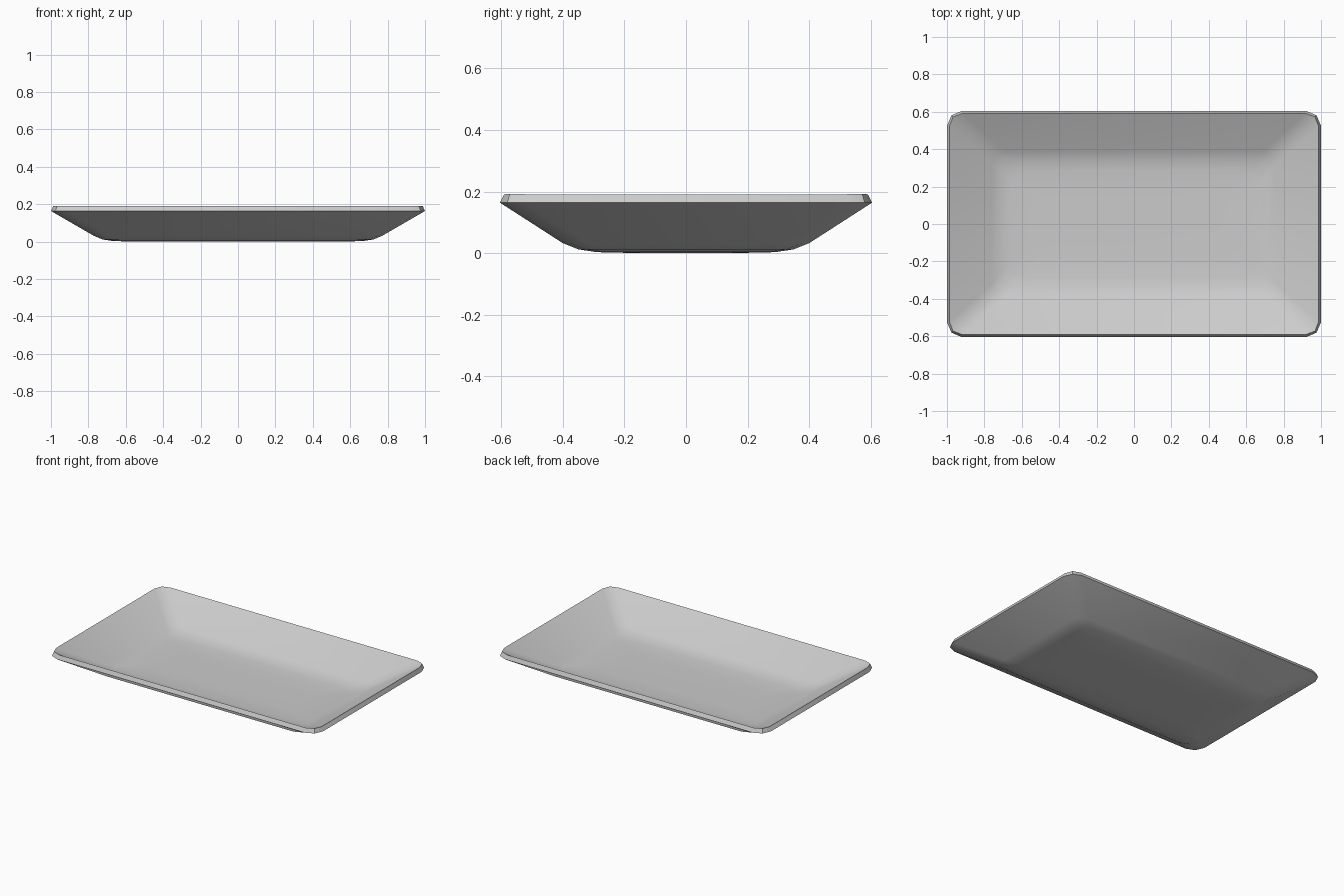
import bpy, bmesh

if "Cube" in bpy.data.objects:
    bpy.data.objects.remove(bpy.data.objects["Cube"])

# Underside profile from base to rim: half width, half depth, corner cut, height
PROFILE = [
    (0.50, 0.16, 0.06, 0.0),
    (0.665, 0.29, 0.08, 0.003),
    (0.725, 0.35, 0.08, 0.012),
    (0.772, 0.40, 0.08, 0.032),
    (1.00, 0.605, 0.08, 0.164),
]


def ring(bm, hx, hy, c, z):
    """Rectangle with three-point rounded corners, counter-clockwise."""
    corner = [(hx, hy - c), (hx - 0.3 * c, hy - 0.3 * c), (hx - c, hy)]
    pts = []
    for sx, sy in ((1, 1), (-1, 1), (-1, -1), (1, -1)):
        quarter = [(sx * x, sy * y) for x, y in corner]
        pts += quarter if sx * sy > 0 else quarter[::-1]
    return [bm.verts.new((x, y, z)) for x, y in pts]


# Tray skin: loft the rings and close the base
bm = bmesh.new()
rings = [ring(bm, *p) for p in PROFILE]
bm.faces.new(rings[0][::-1])
for low, high in zip(rings, rings[1:]):
    for i in range(len(low)):
        j = (i + 1) % len(low)
        bm.faces.new((low[i], low[j], high[j], high[i]))
mesh = bpy.data.meshes.new("tray")
bm.to_mesh(mesh)
bm.free()

tray = bpy.data.objects.new("tray", mesh)
bpy.context.collection.objects.link(tray)
bpy.context.view_layer.objects.active = tray
tray.select_set(True)

# Wall thickness, grown inward so the rim edge is square to the wall
solid = tray.modifiers.new("thickness", 'SOLIDIFY')
solid.thickness = 0.03
solid.offset = -1
solid.use_even_offset = True
bpy.ops.object.modifier_apply(modifier=solid.name)

# Smooth walls, sharp rim
bpy.ops.object.shade_smooth_by_angle(angle=0.7)
